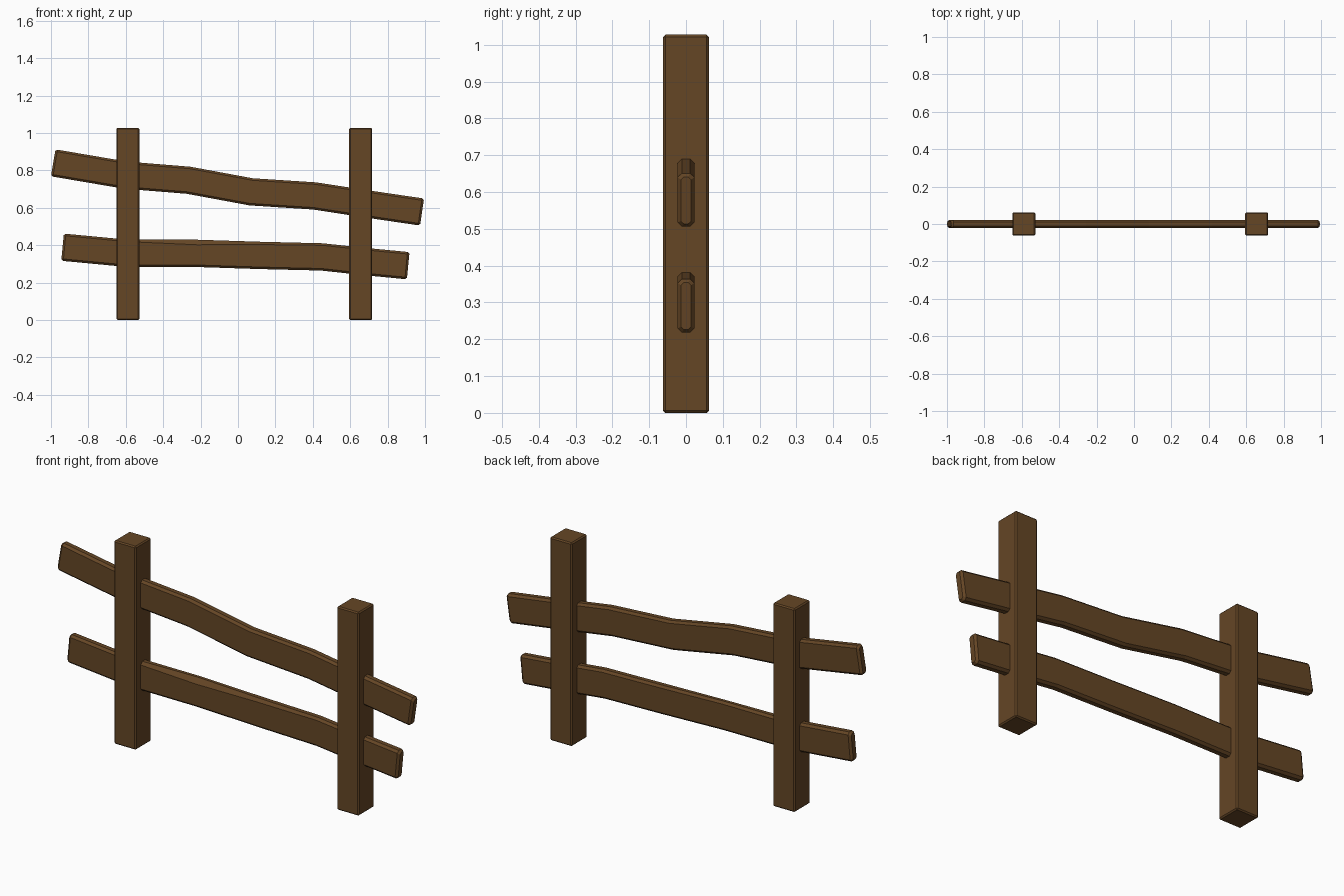
import bpy, bmesh, math
from mathutils import Vector

if "Cube" in bpy.data.objects:
    bpy.data.objects.remove(bpy.data.objects["Cube"])

wood = bpy.data.materials.new("brown_wood")
wood.diffuse_color = (0.13, 0.061, 0.0185, 1)
wood.use_nodes = True
wood.node_tree.nodes["Principled BSDF"].inputs["Base Color"].default_value = wood.diffuse_color


def finish(name, bm):
    bmesh.ops.recalc_face_normals(bm, faces=bm.faces)
    me = bpy.data.meshes.new(name)
    bm.to_mesh(me)
    bm.free()
    me.materials.append(wood)
    ob = bpy.data.objects.new(name, me)
    bpy.context.collection.objects.link(ob)
    return ob


def post(name, x):
    # square post with slightly worn edges
    bm = bmesh.new()
    bmesh.ops.create_cube(bm, size=1)
    for v in bm.verts:
        v.co = (v.co.x * 0.123 + x, v.co.y * 0.124, (v.co.z + 0.5) * 1.027)
    bmesh.ops.bevel(bm, geom=bm.edges[:], offset=0.006, segments=1, affect='EDGES')
    finish(name, bm)


def rail(name, stations):
    # chamfered plank swept along (x, z, extra wear on the front top edge)
    W, H, C = 0.0225, 0.073, 0.011
    pts = [Vector((x, 0, z)) for x, z, _ in stations]
    dirs = []
    for i in range(len(pts)):
        a, b = pts[max(i - 1, 0)], pts[min(i + 1, len(pts) - 1)]
        dirs.append((b - a).normalized())
    rows = [(p, d, s[2], 0) for p, d, s in zip(pts, dirs, stations)]
    # shrunken end rings give chamfered ends
    first, last = rows[0], rows[-1]
    rows[0] = (first[0] + first[1] * C, first[1], first[2], 0)
    rows[-1] = (last[0] - last[1] * C, last[1], last[2], 0)
    rows.insert(0, first[:3] + (0.009,))
    rows.append(last[:3] + (0.009,))
    bm = bmesh.new()
    rings = []
    for p, d, wear, inset in rows:
        up = Vector((-d.z, 0, d.x))
        w, h = W - inset, H - inset
        c = C - inset * 0.4
        sec = [(-w, -h + c), (-w + c, -h), (w - c, -h), (w, -h + c),
               (w, h - c), (w - c, h), (-w + c + wear * 0.5, h), (-w, h - c - wear)]
        rings.append([bm.verts.new(p + up * v + Vector((0, y, 0))) for y, v in sec])
    for r, s in zip(rings, rings[1:]):
        for i in range(8):
            j = (i + 1) % 8
            bm.faces.new((r[i], r[j], s[j], s[i]))
    bm.faces.new(rings[0])
    bm.faces.new(rings[-1])
    finish(name, bm)


post("left_post", -0.589)
post("right_post", 0.656)

rail("upper_rail", [(-0.988, 0.84, 0), (-0.60, 0.774, 0), (-0.265, 0.747, 0),
                    (0.07, 0.685, 0), (0.41, 0.663, 0), (0.65, 0.626, 0), (0.984, 0.577, 0)])
rail("lower_rail", [(-0.938, 0.389, 0), (-0.60, 0.357, 0), (-0.22, 0.356, 0.016),
                    (0.12, 0.345, 0.004), (0.45, 0.337, 0), (0.65, 0.315, 0), (0.91, 0.29, 0)])
